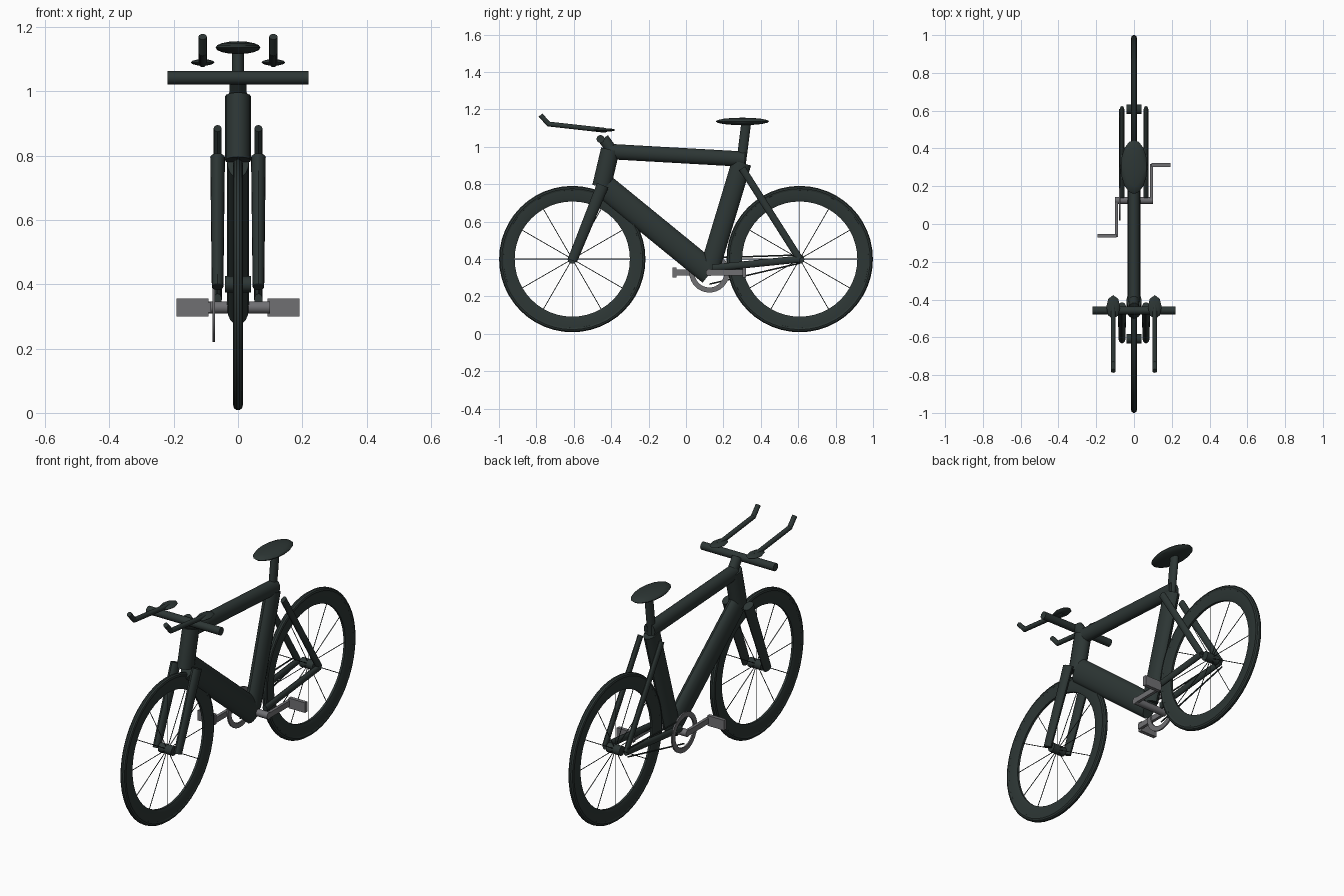
import bpy, bmesh, math
from mathutils import Matrix, Vector

if "Cube" in bpy.data.objects:
    bpy.data.objects.remove(bpy.data.objects["Cube"])


def material(name, rgb):
    m = bpy.data.materials.new(name)
    m.use_nodes = True
    m.diffuse_color = (*rgb, 1)
    m.node_tree.nodes["Principled BSDF"].inputs["Base Color"].default_value = (*rgb, 1)
    return m


DARK = material("dark_slate", (0.026, 0.037, 0.035))
GREY = material("metal_grey", (0.16, 0.16, 0.17))


def finish(name, bm, mat, smooth=True):
    bmesh.ops.recalc_face_normals(bm, faces=bm.faces)
    me = bpy.data.meshes.new(name)
    bm.to_mesh(me)
    bm.free()
    me.materials.append(mat)
    ob = bpy.data.objects.new(name, me)
    bpy.context.collection.objects.link(ob)
    if smooth:
        bpy.context.view_layer.objects.active = ob
        ob.select_set(True)
        bpy.ops.object.shade_smooth_by_angle(angle=math.radians(32))
        ob.select_set(False)
    return ob


def add_tube(bm, a, b, half_x, r0, r1=None, sides=16):
    """Elliptical tube in a plane of constant x: half_x wide, r0 to r1 deep."""
    a, b = Vector(a), Vector(b)
    r1 = r1 or r0
    w = (b - a).normalized()
    u = Vector((1, 0, 0)) if abs(w.x) < 0.5 else Vector((0, 1, 0))
    v = w.cross(u)
    rot = Matrix((u, v, w)).transposed().to_4x4()
    mat = Matrix.Translation((a + b) / 2) @ rot @ Matrix.Diagonal((half_x / r0, 1, 1, 1))
    bmesh.ops.create_cone(bm, cap_ends=True, segments=sides, radius1=r0, radius2=r1,
                          depth=(b - a).length, matrix=mat)


def tube(name, a, b, half_x, r0, r1=None, mat=DARK, sides=16):
    bm = bmesh.new()
    add_tube(bm, a, b, half_x, r0, r1, sides)
    return finish(name, bm, mat)


def ellipsoid(name, centre, size, tilt=0, sides=16, rings=8):
    bm = bmesh.new()
    mat = Matrix.Translation(centre) @ Matrix.Rotation(tilt, 4, 'X') @ Matrix.Diagonal((*size, 1))
    bmesh.ops.create_uvsphere(bm, u_segments=sides, v_segments=rings, radius=1, matrix=mat)
    return finish(name, bm, DARK)


def box(name, centre, size, mat):
    bm = bmesh.new()
    bmesh.ops.create_cube(bm, size=1, matrix=Matrix.Translation(centre) @ Matrix.Diagonal((*size, 1)))
    return finish(name, bm, mat, False)


def ring(name, centre, profile, mat, steps=48):
    """Spin a closed (x, radius) profile about the x axis."""
    bm = bmesh.new()
    loops = []
    for i in range(steps):
        t = math.tau * i / steps
        loops.append([bm.verts.new(Vector(centre) + Vector((x, r * math.cos(t), r * math.sin(t))))
                      for x, r in profile])
    n = len(profile)
    for i in range(steps):
        p, q = loops[i], loops[(i + 1) % steps]
        for j in range(n):
            k = (j + 1) % n
            bm.faces.new((p[j], p[k], q[k], q[j]))
    return finish(name, bm, mat)


def yz(x, p):
    return (x, p[0], p[1])


# Wheels: tyre, deep rim, spokes and hub
AXLE_Y, AXLE_Z = 0.608, 0.4
tyre = [(0.015 * math.cos(t), 0.377 + 0.015 * math.sin(t))
        for t in (math.tau * i / 10 for i in range(10))]
rim = [(0.006, 0.308), (0.012, 0.325), (0.012, 0.372), (-0.012, 0.372), (-0.012, 0.325), (-0.006, 0.308)]
for label, side in (("front", -1), ("rear", 1)):
    c = Vector((0, side * AXLE_Y, AXLE_Z))
    ring(label + "_tyre", c, tyre, DARK)
    ring(label + "_rim", c, rim, DARK)
    bm = bmesh.new()
    for i in range(12):
        t = math.tau * i / 12
        d = Vector((0, math.cos(t), math.sin(t)))
        add_tube(bm, c, c + d * 0.32, 0.002, 0.002, sides=6)
    finish(label + "_spokes", bm, DARK)
    tube(label + "_hub", c - Vector((0.04, 0, 0)), c + Vector((0.04, 0, 0)), 0.025, 0.025)

# Frame tubes
BRACKET = (0.125, 0.328)
tube("head_tube", (0, -0.452, 0.785), (0, -0.405, 0.985), 0.04, 0.05)
tube("top_tube", (0, -0.41, 0.975), (0, 0.315, 0.934), 0.033, 0.041)
tube("down_tube", (0, -0.43, 0.782), (0, 0.13, 0.325), 0.034, 0.066)
tube("seat_tube", (0, 0.127, 0.35), (0, 0.297, 0.915), 0.034, 0.053)
tube("seat_post", (0, 0.293, 0.9), (0, 0.322, 1.13), 0.019, 0.026)
ellipsoid("saddle", (0, 0.302, 1.136), (0.07, 0.143, 0.02))

# Fork blades and rear stays
for label, s in (("left", 1), ("right", -1)):
    x = 0.0635 * s
    tube(label + "_fork_blade", yz(x, (-0.608, 0.392)), yz(x, (-0.445, 0.795)), 0.018, 0.026, 0.033)
    tube(label + "_seat_stay", yz(x, (0.3, 0.885)), yz(x, (AXLE_Y, AXLE_Z)), 0.012, 0.019)
    tube(label + "_chain_stay", yz(x, (0.14, 0.352)), yz(x, (AXLE_Y, AXLE_Z)), 0.013, 0.019)

# Cockpit: stem, base bar, arm pads and extensions
tube("stem", (0, -0.385, 0.965), (0, -0.442, 1.045), 0.026, 0.03)
tube("handlebar", (-0.22, -0.457, 1.042), (0.22, -0.457, 1.042), 0.021, 0.021)
for label, s in (("left", 1), ("right", -1)):
    x = 0.11 * s
    ellipsoid(label + "_arm_pad", (x, -0.44, 1.09), (0.037, 0.063, 0.01), sides=8, rings=6)
    bm = bmesh.new()
    path = [yz(x, p) for p in ((-0.43, 1.088), (-0.735, 1.122), (-0.778, 1.17))]
    for a, b in zip(path, path[1:]):
        add_tube(bm, a, b, 0.013, 0.013, sides=12)
    bmesh.ops.create_uvsphere(bm, u_segments=12, v_segments=8, radius=0.013,
                              matrix=Matrix.Translation(path[1]))
    finish(label + "_extension", bm, DARK)

# Drivetrain: axle, cranks, pedals, chainring and chain
tube("crank_axle", yz(-0.1, BRACKET), yz(0.1, BRACKET), 0.019, 0.019, mat=GREY)
for label, s in (("left", 1), ("right", -1)):
    end = BRACKET[0] + s * 0.187
    box(label + "_crank", (0.092 * s, (BRACKET[0] + end) / 2, BRACKET[1]), (0.016, 0.2, 0.03), GREY)
    box(label + "_pedal", (0.142 * s, end, BRACKET[1]), (0.1, 0.02, 0.055), GREY)
ring("chainring", yz(-0.076, BRACKET),
     [(-0.004, 0.08), (-0.004, 0.107), (0.004, 0.107), (0.004, 0.08)], GREY, 32)
for label, s, reach in (("upper", 1, 0.078), ("lower", -1, 0.062)):
    tube(label + "_chain", yz(-0.076, (BRACKET[0], BRACKET[1] + s * reach)),
         yz(-0.076, (AXLE_Y, AXLE_Z + s * 0.022)), 0.004, 0.004, sides=8)
